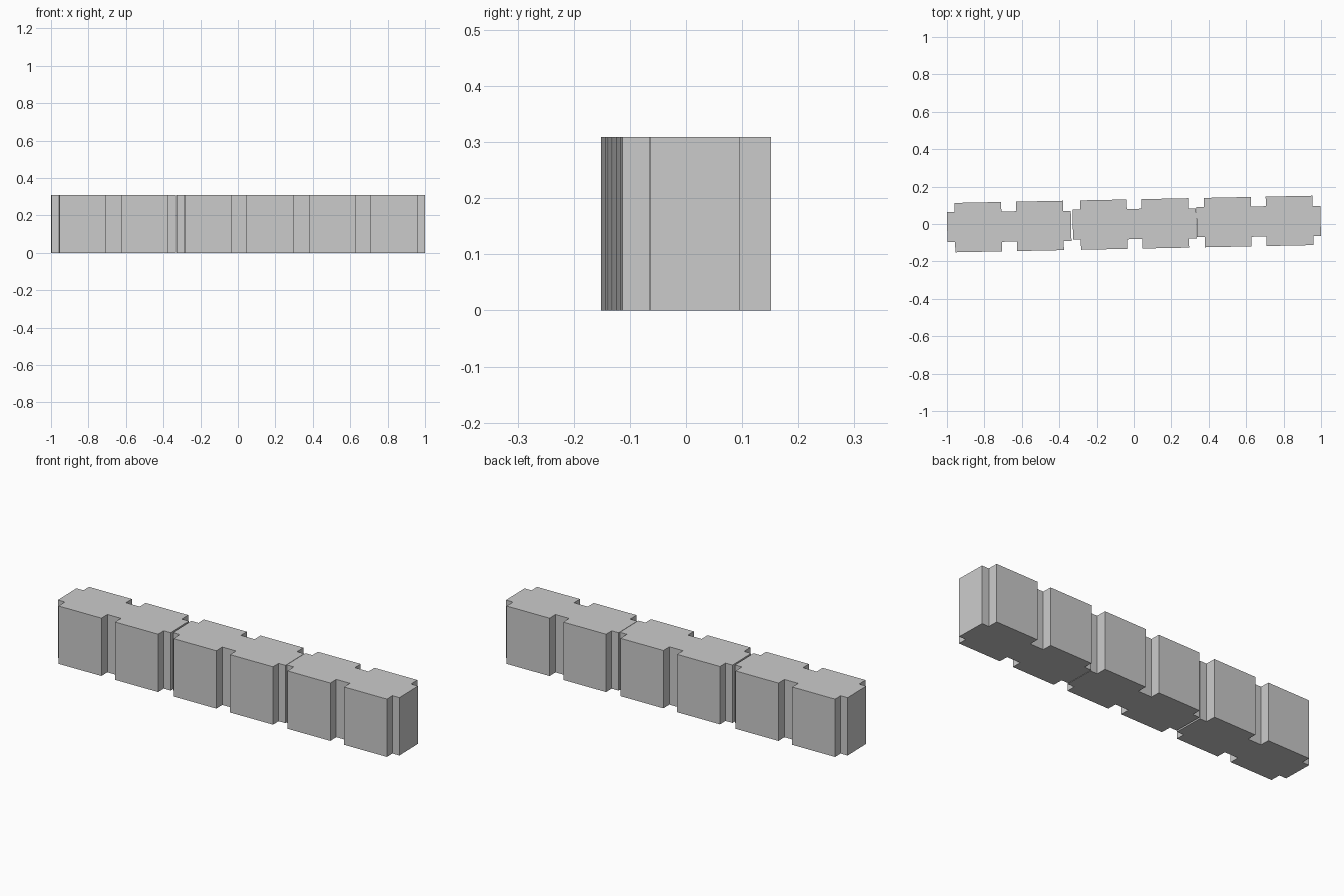
import bpy, bmesh, math

if "Cube" in bpy.data.objects:
    bpy.data.objects.remove(bpy.data.objects["Cube"])

HEIGHT = 0.309
HALF_W = 0.132      # wide body half depth
HALF_N = 0.0805     # end neck half depth
HALF_M = 0.081      # middle notch half depth
SKEW = 0.004        # end necks sit slightly off the centre line
ANGLE = math.radians(1.15)


def block_profile():
    # front edge left to right; the back edge is its 180-degree twin
    front = [(-0.331, -HALF_N + SKEW), (-0.290, -HALF_N + SKEW), (-0.290, -HALF_W),
             (-0.040, -HALF_W), (-0.040, -HALF_M), (0.040, -HALF_M),
             (0.040, -HALF_W), (0.290, -HALF_W), (0.290, -HALF_N - SKEW),
             (0.331, -HALF_N - SKEW)]
    return front + [(-x, -y) for x, y in front]


def make_block(name, cx):
    bm = bmesh.new()
    base = bm.faces.new([bm.verts.new((x + cx, y, 0)) for x, y in block_profile()])
    top = bmesh.ops.extrude_face_region(bm, geom=[base])
    moved = [g for g in top["geom"] if isinstance(g, bmesh.types.BMVert)]
    bmesh.ops.translate(bm, verts=moved, vec=(0, 0, HEIGHT))
    bmesh.ops.recalc_face_normals(bm, faces=bm.faces)
    mesh = bpy.data.meshes.new(name)
    bm.to_mesh(mesh)
    bm.free()
    obj = bpy.data.objects.new(name, mesh)
    obj.rotation_euler.z = ANGLE
    bpy.context.collection.objects.link(obj)


# three notched wall blocks in a slightly turned row
for name, cx in (("left_block", -0.668), ("middle_block", 0.003), ("right_block", 0.667)):
    make_block(name, cx)
